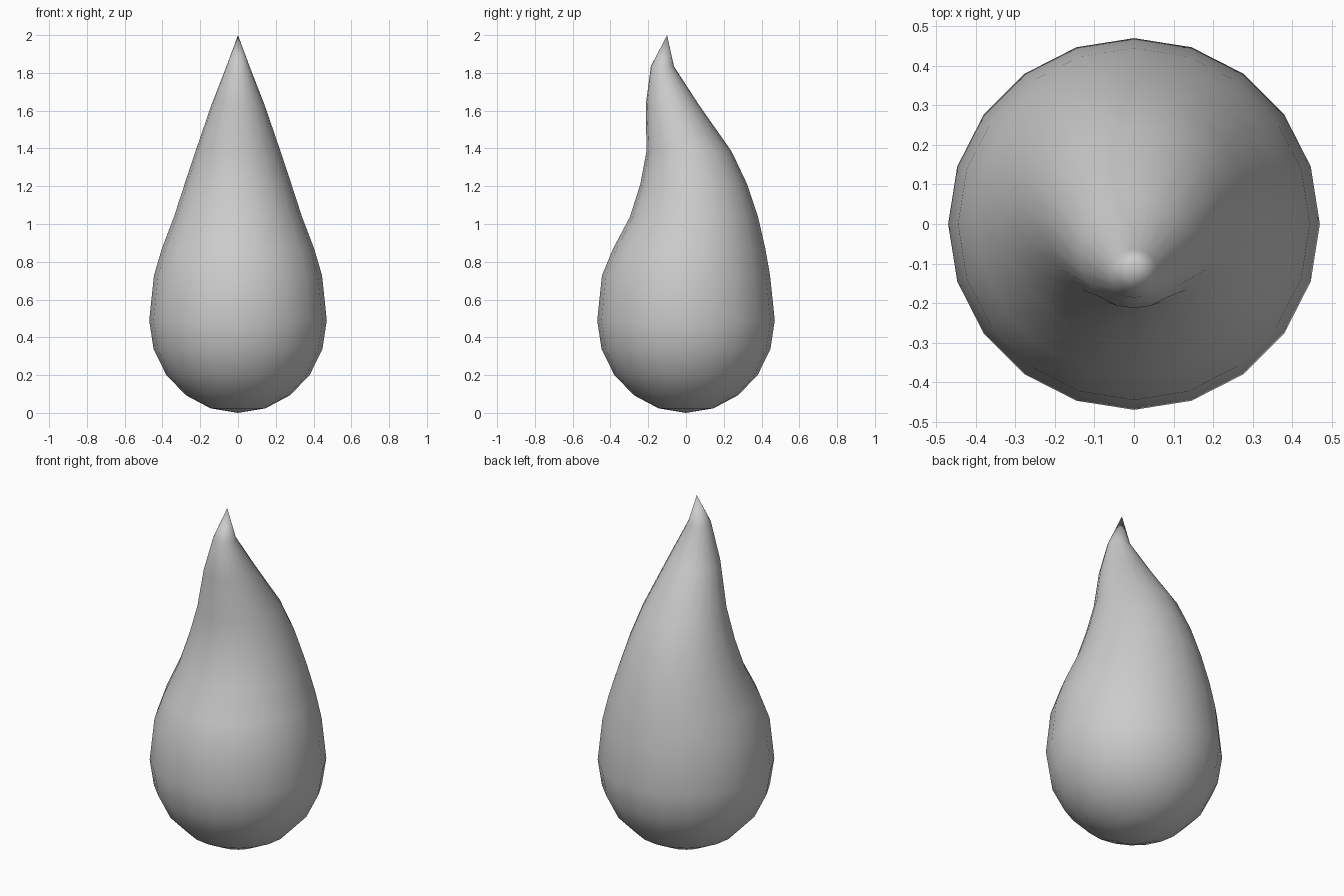
import bpy, bmesh, math

if "Cube" in bpy.data.objects:
    bpy.data.objects.remove(bpy.data.objects["Cube"])

SIDES = 20
R, H = 0.47, 0.49

# Rounded bottom: (radius, height, y offset)
rings = [(R * math.cos(math.radians(a)), H * (1 - math.sin(math.radians(a))), 0.0)
         for a in (72, 54, 36, 18, 0)]
# Tapering upper body that sways back and then curls forward
rings += [(0.445, 0.727, 0.0), (0.403, 0.87, 0.017), (0.34, 1.035, 0.042),
          (0.283, 1.21, 0.041), (0.225, 1.385, 0.016), (0.141, 1.63, -0.072),
          (0.061, 1.835, -0.125)]

bm = bmesh.new()
loops = []
for r, z, y in rings:
    loops.append([bm.verts.new((r * math.cos(2 * math.pi * i / SIDES),
                                y + r * math.sin(2 * math.pi * i / SIDES), z))
                  for i in range(SIDES)])
bottom = bm.verts.new((0, 0, 0))
tip = bm.verts.new((0, -0.1, 2.0))

# Skin between rings, then close both poles
for a, b in zip(loops, loops[1:]):
    for i in range(SIDES):
        j = (i + 1) % SIDES
        bm.faces.new((a[i], a[j], b[j], b[i]))
for i in range(SIDES):
    j = (i + 1) % SIDES
    bm.faces.new((bottom, loops[0][j], loops[0][i]))
    bm.faces.new((loops[-1][i], loops[-1][j], tip))
for f in bm.faces:
    f.smooth = True

mesh = bpy.data.meshes.new("droplet")
bm.to_mesh(mesh)
bm.free()
droplet = bpy.data.objects.new("droplet", mesh)
bpy.context.collection.objects.link(droplet)
